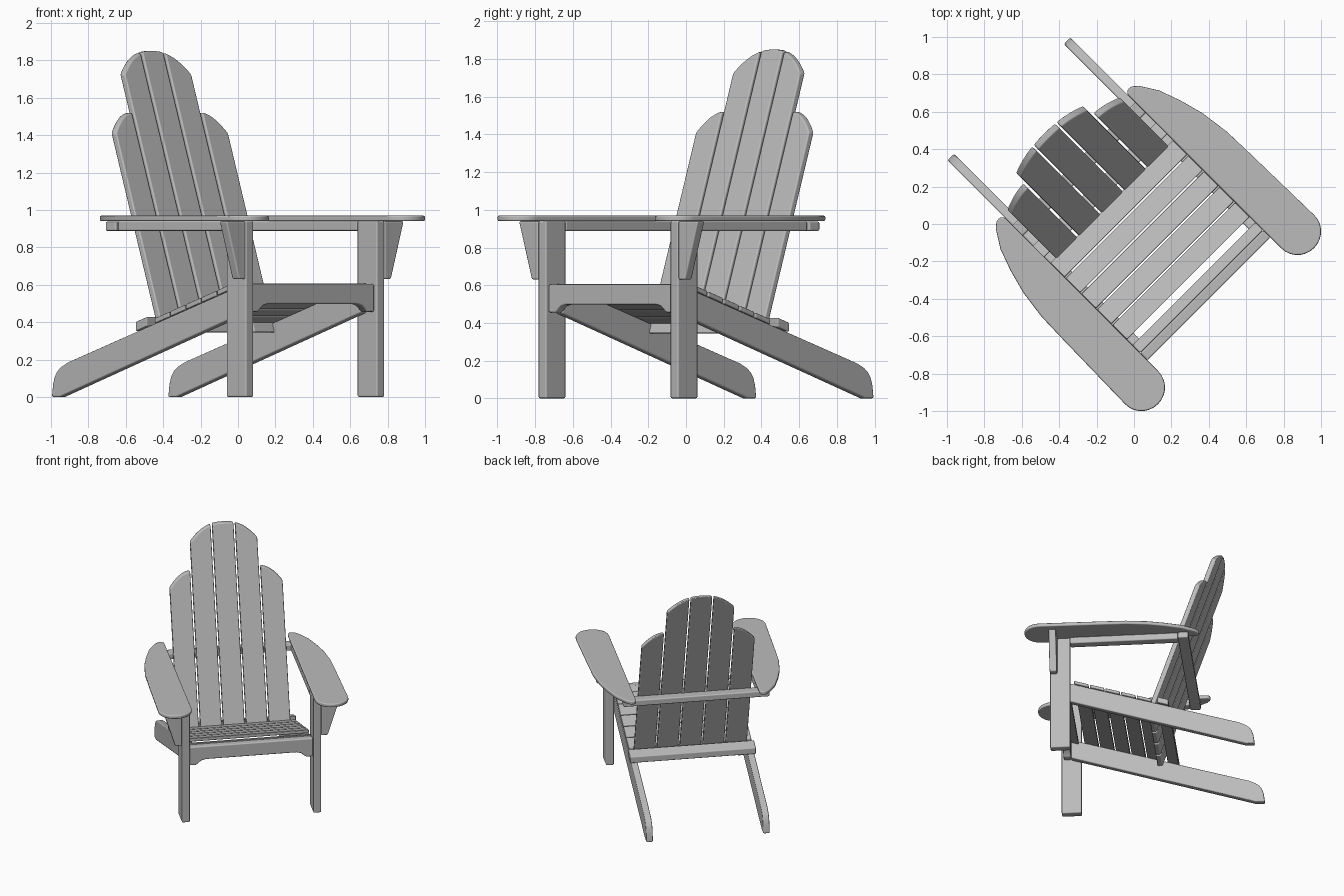
import bpy, bmesh, math
from mathutils import Matrix, Vector

cube = bpy.data.objects.get("Cube")
if cube:
    bpy.data.objects.remove(cube, do_unlink=True)

TURN = Matrix.Rotation(math.radians(45), 4, 'Z')   # the chair stands diagonally

wood = bpy.data.materials.new("grey_painted_wood")
wood.use_nodes = True
GREY = (0.5, 0.5, 0.5, 1)
wood.diffuse_color = GREY
wood.node_tree.nodes["Principled BSDF"].inputs["Base Color"].default_value = GREY


def prism(name, outline, lo, hi, place, bevel=0.009):
    """Extrude a 2D outline from lo to hi; place(a, b, t) maps it to 3D."""
    bm = bmesh.new()
    ends = [[bm.verts.new(TURN @ Vector(place(a, b, t))) for a, b in outline] for t in (lo, hi)]
    n = len(outline)
    for ring in ends:
        bm.faces.new(ring)
    for i in range(n):
        j = (i + 1) % n
        bm.faces.new((ends[0][i], ends[0][j], ends[1][j], ends[1][i]))
    bmesh.ops.recalc_face_normals(bm, faces=bm.faces)
    for f in bm.faces:
        f.smooth = True
    mesh = bpy.data.meshes.new(name)
    bm.to_mesh(mesh)
    bm.free()
    mesh.materials.append(wood)
    obj = bpy.data.objects.new(name, mesh)
    bpy.context.collection.objects.link(obj)
    mod = obj.modifiers.new("soft_edges", 'BEVEL')
    mod.width, mod.segments = bevel, 2
    mod.limit_method, mod.angle_limit = 'ANGLE', math.radians(35)
    mod.harden_normals = True
    return obj


def rect(a0, a1, b0, b1):
    return [(a0, b0), (a1, b0), (a1, b1), (a0, b1)]


def flat(a, b, t):        # outline in x, y
    return (a, b, t)


def facing(a, b, t):      # outline in x, z
    return (a, t, b)


def sideways(a, b, t):    # outline in y, z
    return (t, a, b)


def reclined(a, b, t):    # outline in x, z, leaning backwards
    return (a, 0.17 + 0.336 * (b - 0.38) + t, b)


def rail_top(y):
    return 0.605 - 0.316 * (y + 0.5)


# Arm outline: straight inside, bowed outside, round front end
arm = [(0.465, 0.515), (0.482, 0.532), (0.51, 0.53), (0.54, 0.505), (0.6, 0.41), (0.643, 0.29),
       (0.678, 0.16), (0.7, 0.0), (0.705, -0.16), (0.71, -0.4)]
arm += [(0.59 + 0.125 * math.cos(a), -0.65 - 0.122 * math.sin(a))
        for a in [math.pi * i / 14 for i in range(15)]]

# Sloping side rail that doubles as the rear leg
rail = [(-0.51, 0.45), (0.885, 0), (0.947, 0), (0.938, 0.07), (0.925, 0.11), (0.905, 0.14),
        (0.875, 0.163), (0.83, rail_top(0.83)), (-0.51, 0.605)]

bracket = [(0.525, 0.63), (0.575, 0.63), (0.672, 0.94), (0.525, 0.94)]

for side, s in (("left", 1), ("right", -1)):
    def mirrored(place):
        return lambda a, b, t: (lambda p: (s * p[0], p[1], p[2]))(place(a, b, t))
    prism(side + "_armrest", arm, 0.94, 0.97, mirrored(flat))
    prism(side + "_rear_leg_rail", rail, 0.415, 0.465, mirrored(sideways))
    prism(side + "_front_leg", rect(0.465, 0.525, -0.585, -0.435), 0, 0.942, mirrored(flat))
    prism(side + "_arm_bracket", bracket, -0.585, -0.53, mirrored(facing))
    prism(side + "_arm_rail", rect(0.465, 0.535, -0.435, 0.376), 0.888, 0.942, mirrored(flat))

# Front apron with a raised lower edge
half = [(0.465, 0.605), (0.465, 0.455), (0.415, 0.455), (0.375, 0.488), (0.34, 0.497)]
prism("front_apron", half + [(-x, z) for x, z in reversed(half)], -0.567, -0.512, facing)

# Seat slats lying on the side rails
PITCH, DEPTH, THICK = 0.118, 0.108, 0.028


def seat_slat(name, y0, y1, lift=0.0, thick=THICK, width=0.463):
    z0, z1 = rail_top(y0) + lift, rail_top(y1) + lift
    prism(name, [(y0, z0), (y1, z1), (y1, z1 + thick), (y0, z0 + thick)],
          -width, width, sideways, 0.006)


seat_slat("seat_slat_front", -0.511, -0.452, -0.028)
for i in range(5):
    y = -0.41 + i * PITCH
    seat_slat(f"seat_slat_{i + 1}", y, y + DEPTH)

# Cross bars behind the back
seat_slat("lower_back_bar", 0.215, 0.3, 0, 0.05, 0.475)
prism("upper_back_bar", rect(-0.55, 0.55, 0.376, 0.455), 0.888, 0.938, flat)


# Back slats: three tall in a shared arch, a short one on each side
def tall_top(x):
    return 1.85 - 0.125 * (abs(x) / 0.2525) ** 2.4


def short_top(x):
    return 1.52 - 0.11 * max(0, (abs(x) - 0.265) / 0.16) ** 1.9


for i in range(-2, 3):
    mid, top = i * 0.1725, short_top if abs(i) == 2 else tall_top
    xs = [mid - 0.08 + 0.16 * k / 10 for k in range(11)]
    prism(f"back_slat_{i + 3}", [(xs[-1], 0.345), (xs[0], 0.345)] + [(x, top(x)) for x in xs],
          -0.02, 0.02, reclined)
